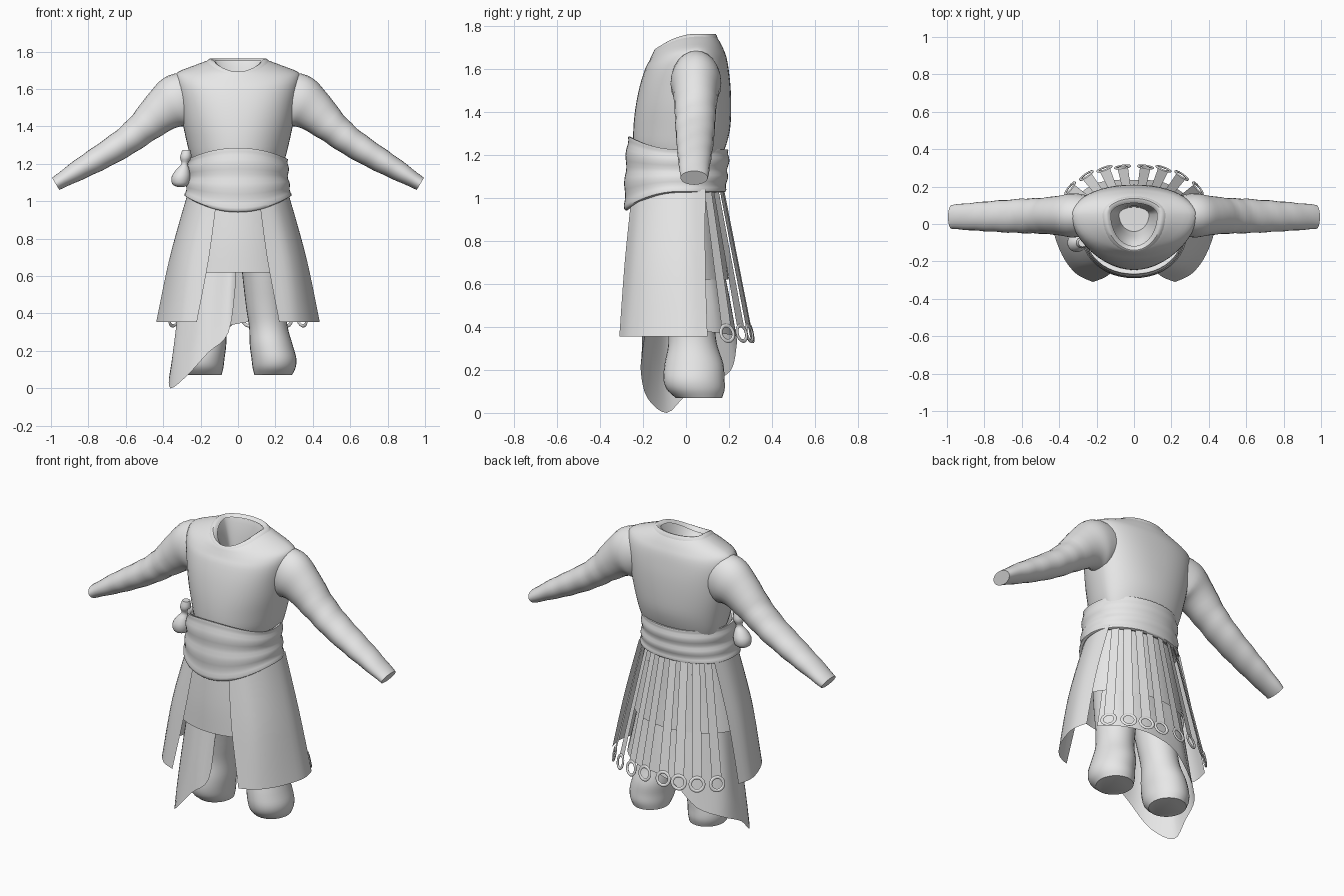
import bpy, bmesh, math
from mathutils import Vector

cube = bpy.data.objects.get("Cube")
if cube:
    bpy.data.objects.remove(cube, do_unlink=True)

cloth = bpy.data.materials.new("plain grey cloth")
cloth.use_nodes = True
GREY = (0.8, 0.8, 0.8, 1)
cloth.diffuse_color = GREY
cloth.node_tree.nodes["Principled BSDF"].inputs["Base Color"].default_value = GREY
parts = []


def spline(keys, steps):
    """Catmull-Rom interpolation through tuples of any length."""
    out = []
    for i in range(len(keys) - 1):
        a, b = keys[max(i - 1, 0)], keys[i]
        c, d = keys[i + 1], keys[min(i + 2, len(keys) - 1)]
        for s in range(steps):
            t = s / steps
            out.append(tuple(
                q + 0.5 * t * (r - p + t * (2 * p - 5 * q + 4 * r - u + t * (3 * (q - r) + u - p)))
                for p, q, r, u in zip(a, b, c, d)))
    return out + [tuple(keys[-1])]


def grid(name, rows, closed=False, solid=False):
    """Skin rows of points; open sheets are turned to face away from the z axis."""
    bm = bmesh.new()
    rings = [[bm.verts.new(p) for p in row] for row in rows]
    n = len(rings[0])
    for low, high in zip(rings, rings[1:]):
        for j in range(n if closed else n - 1):
            k = (j + 1) % n
            bm.faces.new((low[j], low[k], high[k], high[j]))
    if solid:
        bm.faces.new(rings[0])
        bm.faces.new(rings[-1])
        bmesh.ops.recalc_face_normals(bm, faces=bm.faces)
    else:
        bm.normal_update()
        facing = 0
        for f in bm.faces:
            c = f.calc_center_median()
            facing += f.calc_area() * (f.normal.x * c.x + f.normal.y * c.y)
        if facing < 0:
            bmesh.ops.reverse_faces(bm, faces=bm.faces)
    mesh = bpy.data.meshes.new(name)
    bm.to_mesh(mesh)
    bm.free()
    mesh.materials.append(cloth)
    obj = bpy.data.objects.new(name, mesh)
    bpy.context.collection.objects.link(obj)
    parts.append(obj)
    return obj


def oval(cx, cy, z, rx, front, back, drop=0, power=2, n=48):
    """Horizontal ring with separate front and back depth and a dipping front."""
    ring = []
    for j in range(n):
        a = math.tau * j / n
        c, s = math.cos(a), math.sin(a)
        x = math.copysign(abs(c) ** (2 / power), c) * rx
        y = math.copysign(abs(s) ** (2 / power), s) * (back if s > 0 else front)
        ring.append((cx + x, cy + y, z - drop * max(0, -s) ** 2))
    return ring


# Sleeveless tunic with an open neck
tunic = [(1.18, .235, .27, .11, 0, 2.1), (1.24, .255, .293, .135, 0, 2.1), (1.32, .275, .295, .155, 0, 2.1),
         (1.42, .296, .285, .16, 0, 2.2), (1.52, .312, .265, .157, 0, 2.3), (1.6, .327, .24, .148, 0, 2.3),
         (1.655, .335, .222, .138, .02, 2.1), (1.69, .322, .208, .125, .025, 1.85),
         (1.725, .237, .198, .108, .04, 1.85), (1.755, .15, .186, .085, .065, 2),
         (1.742, .132, .176, .07, .075, 2), (1.64, .105, .13, .05, .03, 2), (1.5, .08, .09, .04, 0, 2)]
grid("tunic", [oval(0, .05, z, rx, f, b, d, p) for z, rx, f, b, d, p in spline(tunic, 3)],
     closed=True, solid=True)

# Neck band
band = [(1.735, .184, .2, .1, .052), (1.763, .15, .19, .087, .07), (1.75, .124, .168, .062, .078)]
grid("neck_band", [oval(0, .05, *row) for row in spline(band, 3)], closed=True)

# Wrapped sash with soft folds
sash = [(1.2, .24, .2, .18, -.05), (1.222, .266, .238, .226, -.058), (1.12, .27, .252, .224, 0),
        (1.03, .283, .255, .212, .08), (1.035, .255, .225, .18, .07)]
rows = []
for i, (z, rx, f, b, d) in enumerate(spline(sash, 7)):
    fold = .004 * math.sin(i * 1.3)
    rows.append(oval(0, -.03, z, rx + fold, f + fold, b + fold, d, 2.1))
grid("waist_sash", rows, closed=True)

# Sash knot on the right hip
knot = [(-.305, 1.075, .012), (-.308, 1.09, .042), (-.305, 1.13, .05), (-.295, 1.17, .035),
        (-.285, 1.2, .017), (-.28, 1.235, .03), (-.275, 1.275, .022)]
grid("sash_knot", [oval(x, -.1, z, r, r, r, n=20) for x, z, r in spline(knot, 3)],
     closed=True, solid=True)

# Short inner skirt
skirt = [(1.06, .255, .22, .18), (.8, .3, .24, .205), (.62, .33, .245, .228)]
grid("inner_skirt", [oval(0, -.03, *row) for row in spline(skirt, 4)], closed=True)

# Sleeves, trouser legs and side panels, mirrored
arm = [(.22, 1.56, .13, .1), (.32, 1.535, .147, .118), (.4, 1.488, .118, .106), (.5, 1.4, .09, .096),
       (.6, 1.32, .077, .092), (.73, 1.238, .067, .084), (.85, 1.168, .055, .075), (.975, 1.093, .037, .064)]
leg = [(.11, 0, .95, .12, .14), (.128, 0, .7, .115, .14), (.148, .02, .45, .107, .115),
       (.162, .03, .33, .103, .112), (.178, .037, .23, .115, .136), (.192, .037, .16, .12, .142),
       (.193, .045, .11, .115, .135), (.188, .06, .07, .1, .108)]
panel = [(1.04, [(.11, -.25), (.19, -.205), (.25, -.11), (.27, 0), (.25, .09)]),
         (.7, [(.155, -.285), (.265, -.238), (.333, -.14), (.365, -.01), (.345, .09)]),
         (.355, [(.22, -.31), (.31, -.265), (.385, -.165), (.437, -.01), (.42, .1)])]

for side, word in ((1, "left"), (-1, "right")):
    path = spline(arm, 5)
    rows = []
    for i, (x, z, r, ry) in enumerate(path):
        ahead, behind = path[min(i + 1, len(path) - 1)], path[max(i - 1, 0)]
        run = Vector((ahead[0] - behind[0], ahead[1] - behind[1])).normalized()
        ring = []
        for j in range(24):
            a = math.tau * j / 24
            crease = 1 + (.018 * math.sin(i * 1.5 + 2 * math.sin(a)) if i > 12 else 0)
            u, v = r * crease * math.cos(a), ry * crease * math.sin(a)
            ring.append((side * (x - run.y * u), .05 - .012 * x + v, z + run.x * u))
        rows.append(ring)
    grid(word + "_sleeve", rows, closed=True, solid=True)

    grid(word + "_trouser_leg", [oval(side * x, y, z, rx, ry, ry, n=28)
                                 for x, y, z, rx, ry in spline(leg, 4)], closed=True, solid=True)

    curves = [[(side * x, y, z) for x, y in spline(points, 4)] for z, points in panel]
    columns = [spline(column, 5) for column in zip(*curves)]
    grid(word + "_skirt_panel", columns)

# Ragged cloth hanging around the right leg and across the back
hem = [(-.01, -.2, .58), (-.05, -.205, .3), (-.16, -.21, .19), (-.27, -.18, .07), (-.36, -.09, 0),
       (-.365, 0, .08), (-.33, .12, .14), (-.22, .21, .2), (-.1, .235, .31), (.02, .235, .35),
       (.15, .225, .36), (.27, .16, .37), (.33, .08, .38)]
columns = []
for i, (x, y, z) in enumerate(spline(hem, 4)):
    top = Vector((x * .7, y * .55, .9))
    pleat = .1 * math.sin(i * .9)
    column = []
    for k in range(9):
        t = k / 8
        swell = 1 + pleat * t * (1 - t)
        column.append(top.lerp(Vector((x * swell, y * swell, z)), t))
    columns.append(column)
grid("ragged_cloth", columns)

# Rear straps, each ending in a ring
straps = [((.035, .168), (.06, .298)), ((.1, .158), (.155, .288)),
          ((.16, .133), (.25, .253)), ((.21, .097), (.335, .187))]
for number, (upper, lower) in enumerate(straps, 1):
    for side, word in ((1, "left"), (-1, "right")):
        top = Vector((side * upper[0], upper[1], 1.07))
        end = Vector((side * lower[0], lower[1], .405))
        down = (end - top).normalized()
        across = Vector((lower[1], -side * lower[0] * .7, 0)).normalized()
        across = (across - down * across.dot(down)).normalized()
        rows = []
        for k in range(7):
            t = k / 6
            mid = top.lerp(end, t)
            half = across * (.021 + .007 * t)
            rows.append([mid - half, mid + half])
        grid(f"{word}_strap_{number}", rows)

        normal = across.cross(down)
        centre = end + down * .036
        rows = []
        for k in range(25):
            a = math.tau * k / 24
            spoke = across * math.cos(a) + down * math.sin(a)
            rows.append([centre + spoke * (.037 + .009 * math.cos(b)) + normal * .005 * math.sin(b)
                         for b in (math.tau * m / 8 for m in range(8))])
        ring = grid(f"{word}_strap_ring_{number}", rows, closed=True)
        bm = bmesh.new()
        bm.from_mesh(ring.data)
        bmesh.ops.remove_doubles(bm, verts=bm.verts, dist=.0001)
        bmesh.ops.recalc_face_normals(bm, faces=bm.faces)
        bm.to_mesh(ring.data)
        bm.free()

# Smooth shading with crisp hems
bpy.ops.object.select_all(action='DESELECT')
for obj in parts:
    obj.select_set(True)
bpy.context.view_layer.objects.active = parts[0]
bpy.ops.object.shade_smooth_by_angle(angle=math.radians(45))
